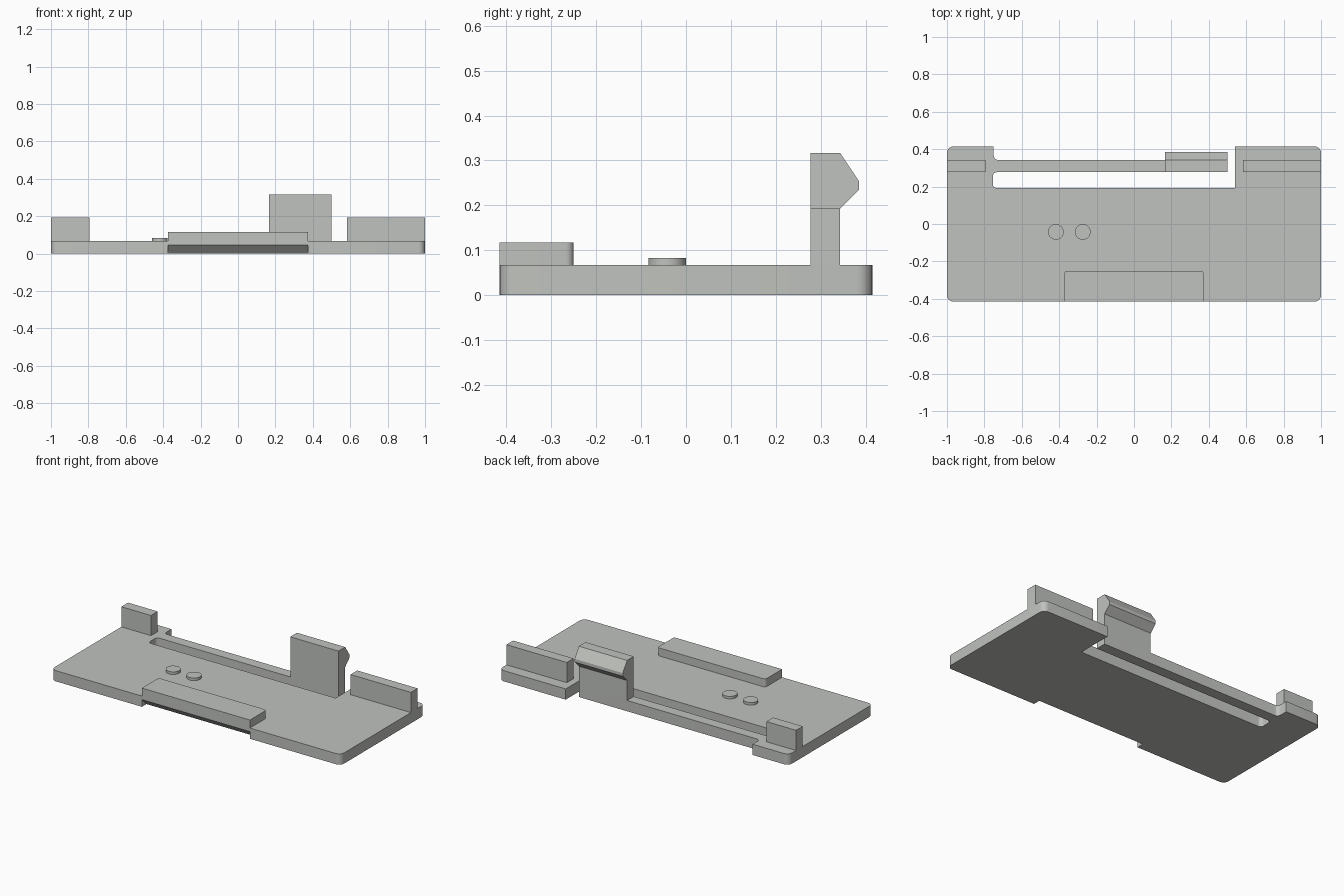
import bpy, bmesh, math
from mathutils import Vector

if "Cube" in bpy.data.objects:
    bpy.data.objects.remove(bpy.data.objects["Cube"])

grey = bpy.data.materials.new("light_grey")
grey.diffuse_color = (0.53, 0.545, 0.52, 1)
grey.use_nodes = True
grey.node_tree.nodes["Principled BSDF"].inputs["Base Color"].default_value = grey.diffuse_color

TOP = 0.067            # top of the base plate
W0, W1 = 0.277, 0.343  # front and back of the upright walls


def fillet(points, steps=6):
    """Round outline corners; each point is (x, y, radius)."""
    out = []
    n = len(points)
    for i, (x, y, r) in enumerate(points):
        p = Vector((x, y))
        if r == 0:
            out.append(p)
            continue
        a = (Vector(points[i - 1][:2]) - p).normalized()
        b = (Vector(points[(i + 1) % n][:2]) - p).normalized()
        # all rounded corners are right angles
        centre = p + (a + b) * r
        for k in range(steps + 1):
            t = k / steps * math.pi / 2
            out.append(centre - b * r * math.cos(t) - a * r * math.sin(t))
    return out


def extrude(name, outline, lo, hi, axis="z", smooth=True):
    """Extrude an outline along z (outline in xy) or x (outline in yz)."""
    def place(p, h):
        return (p[0], p[1], h) if axis == "z" else (h, p[0], p[1])
    bm = bmesh.new()
    face = bm.faces.new([bm.verts.new(place(p, lo)) for p in outline])
    ext = bmesh.ops.extrude_face_region(bm, geom=[face])
    move = Vector((0, 0, hi - lo) if axis == "z" else (hi - lo, 0, 0))
    bmesh.ops.translate(bm, vec=move,
                        verts=[g for g in ext["geom"] if isinstance(g, bmesh.types.BMVert)])
    bmesh.ops.recalc_face_normals(bm, faces=bm.faces)
    mesh = bpy.data.meshes.new(name)
    bm.to_mesh(mesh)
    bm.free()
    mesh.materials.append(grey)
    ob = bpy.data.objects.new(name, mesh)
    bpy.context.collection.objects.link(ob)
    if smooth:
        bpy.ops.object.select_all(action="DESELECT")
        ob.select_set(True)
        bpy.context.view_layer.objects.active = ob
        bpy.ops.object.shade_smooth_by_angle(angle=math.radians(30))
    return ob


# Base plate with its flexible latch arm and the slot around it
R, S = 0.035, 0.022
plate = extrude("base_plate", fillet([
    (-1, -0.415, R), (1, -0.415, R), (1, 0.415, R), (0.54, 0.415, 0),
    (0.54, 0.192, 0), (-0.755, 0.192, S), (-0.755, W0, S), (0.5, W0, 0),
    (0.5, W1, 0), (-0.75, W1, S), (-0.75, 0.415, 0), (-1, 0.415, R)]), 0, TOP)

# Sloped finger notch under the front edge
cutter = extrude("notch_cutter", [(-0.465, 0.045), (-0.415, 0.045), (-0.37, 0.0),
                                  (-0.37, -0.05), (-0.465, -0.05)],
                 -0.373, 0.373, "x", smooth=False)
cutter.hide_render = True
cutter.hide_set(True)
cut = plate.modifiers.new("notch", "BOOLEAN")
cut.operation = "DIFFERENCE"
cut.solver = "EXACT"
cut.object = cutter

# Front ledge, rounded at its back corners
extrude("front_ledge", fillet([(-0.373, -0.415, 0), (0.373, -0.415, 0),
                               (0.373, -0.25, 0.018), (-0.373, -0.25, 0.018)]), TOP, 0.117)

# Upright walls at the back
for name, x0, x1 in (("left_wall", -1, -0.795), ("right_wall", 0.583, 1)):
    extrude(name, [(W0, TOP), (W1, TOP), (W1, 0.193), (W0, 0.193)], x0, x1, "x", smooth=False)

# Latch hook on the end of the arm
extrude("latch_hook", [(W0, TOP), (W1, TOP), (W1, 0.192), (0.385, 0.234),
                       (0.385, 0.254), (W1, 0.317), (W0, 0.317)], 0.167, 0.5, "x", smooth=False)

# Two round locating pins
for name, x in (("left_pin", -0.418), ("right_pin", -0.274)):
    circle = [(x + 0.042 * math.cos(a * math.pi / 16), -0.042 + 0.042 * math.sin(a * math.pi / 16))
              for a in range(32)]
    extrude(name, circle, TOP, 0.083)
